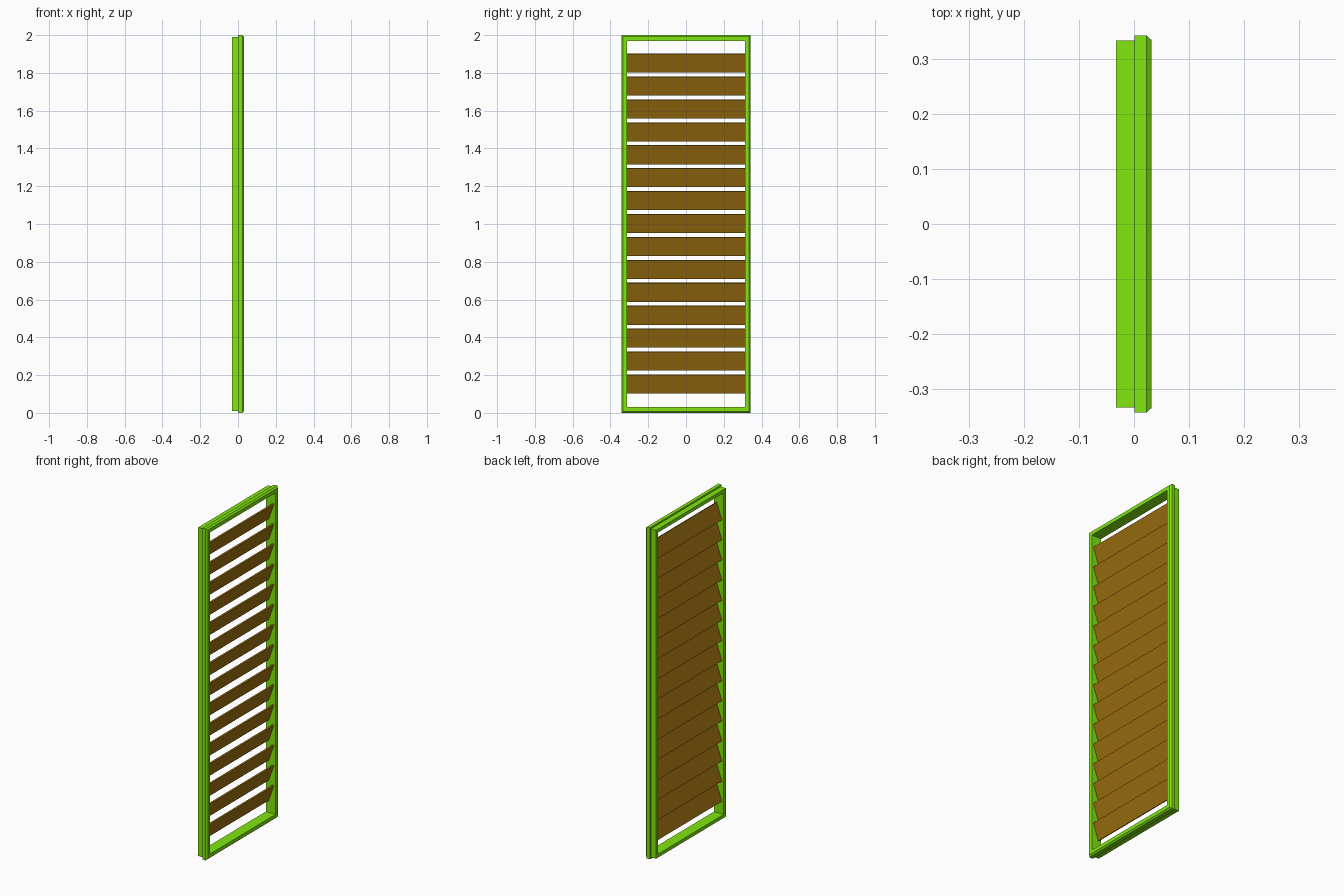
import bpy, bmesh, math
from mathutils import Matrix

if "Cube" in bpy.data.objects:
    bpy.data.objects.remove(bpy.data.objects["Cube"])


def material(name, color):
    m = bpy.data.materials.new(name)
    m.diffuse_color = (*color, 1)
    m.use_nodes = True
    m.node_tree.nodes["Principled BSDF"].inputs["Base Color"].default_value = m.diffuse_color
    return m


def finish(bm, name, mat):
    bmesh.ops.recalc_face_normals(bm, faces=bm.faces)
    me = bpy.data.meshes.new(name)
    bm.to_mesh(me)
    bm.free()
    me.materials.append(mat)
    ob = bpy.data.objects.new(name, me)
    bpy.context.collection.objects.link(ob)
    return ob


green = material("green_paint", (0.22, 0.8, 0.005))
brown = material("brown_wood", (0.35, 0.168, 0.005))

# Frame: stepped, chamfered section (x, outset from opening) swept round the opening
section = [(-0.033, 0), (-0.033, 0.021), (0.001, 0.021), (0.001, 0.03),
           (0.023, 0.03), (0.032, 0.022), (0.032, 0)]
half_y, half_z = 0.312, 0.97
bm = bmesh.new()
rings = [[bm.verts.new((x, sy * (half_y + o), 1 + sz * (half_z + o))) for x, o in section]
         for sy, sz in ((-1, -1), (1, -1), (1, 1), (-1, 1))]
n = len(section)
for i in range(4):
    a, b = rings[i], rings[(i + 1) % 4]
    for j in range(n):
        k = (j + 1) % n
        bm.faces.new((a[j], a[k], b[k], b[j]))
finish(bm, "frame", green)

# Louvre slats: tilted boards with the upper edge towards +x
count, z_first, z_last = 15, 0.153, 1.852
for i in range(count):
    z = z_first + (z_last - z_first) * i / (count - 1)
    bm = bmesh.new()
    bmesh.ops.create_cube(bm, size=1, matrix=Matrix.Translation((0, 0, z))
                          @ Matrix.Rotation(math.radians(19), 4, 'Y')
                          @ Matrix.Diagonal((0.009, 2 * half_y, 0.104, 1)))
    finish(bm, f"slat_{i + 1:02d}", brown)
